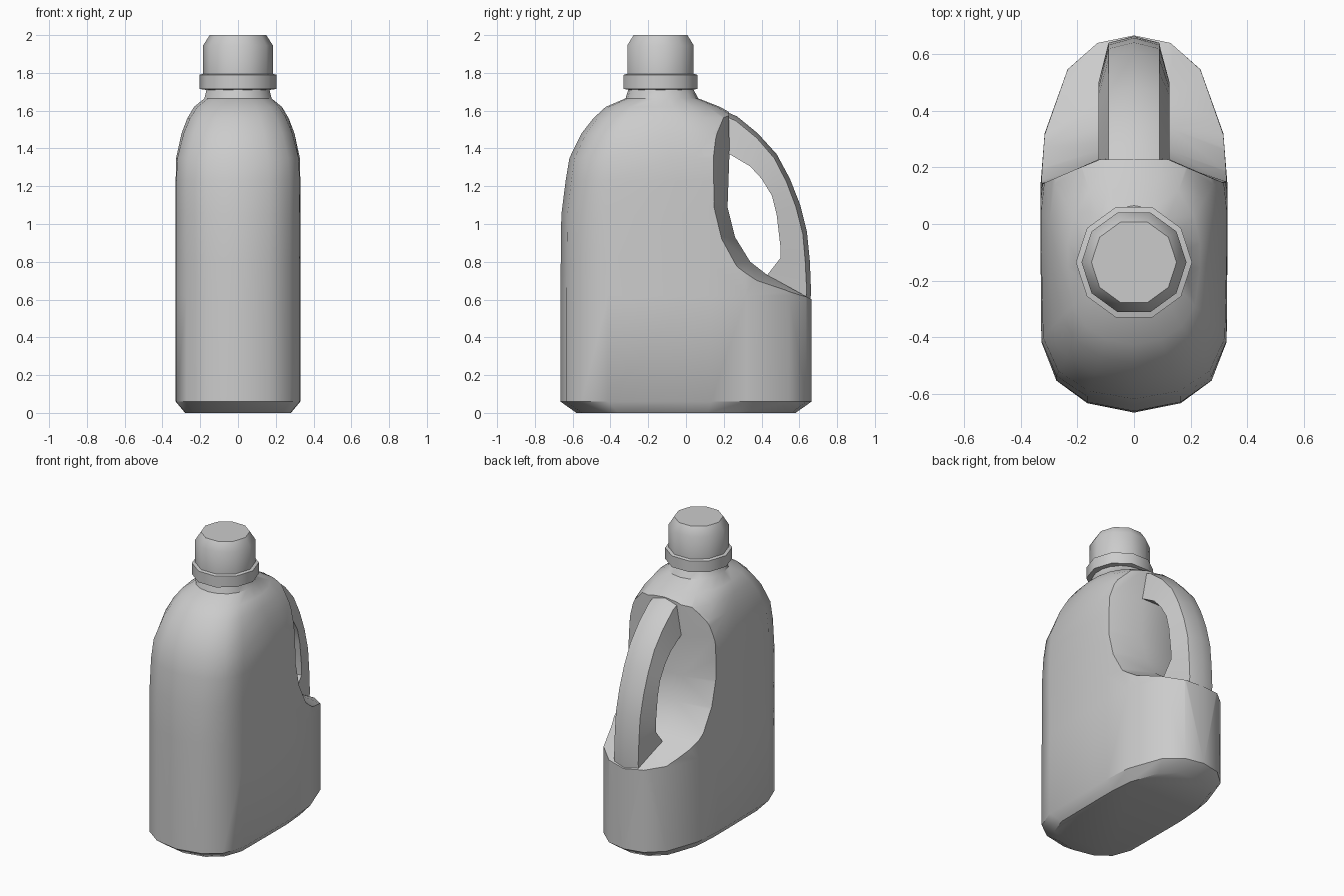
import bpy, bmesh, math

if "Cube" in bpy.data.objects:
    bpy.data.objects.remove(bpy.data.objects["Cube"])


def loft(name, rings, smooth=40):
    """Skin a list of equal-length closed rings and cap both ends."""
    bm = bmesh.new()
    vs = [[bm.verts.new(p) for p in r] for r in rings]
    n = len(rings[0])
    for a, b in zip(vs, vs[1:]):
        for i in range(n):
            j = (i + 1) % n
            bm.faces.new((a[i], a[j], b[j], b[i]))
    bm.faces.new(vs[0])
    bm.faces.new(vs[-1])
    bmesh.ops.recalc_face_normals(bm, faces=bm.faces)
    me = bpy.data.meshes.new(name)
    bm.to_mesh(me)
    bm.free()
    ob = bpy.data.objects.new(name, me)
    bpy.context.collection.objects.link(ob)
    if smooth:
        shade(ob, smooth)
    return ob


def shade(ob, angle):
    bpy.ops.object.select_all(action='DESELECT')
    ob.select_set(True)
    bpy.context.view_layer.objects.active = ob
    bpy.ops.object.shade_smooth_by_angle(angle=math.radians(angle))


# Body outline (unit half-width / half-depth), mirrored across x
half = [(0, -1), (.5, -.95), (.83, -.83), (.99, -.62), (1, 0), (1, .2),
        (.955, .48), (.71, .82), (.39, .96), (0, 1)]
outline = half + [(-x, y) for x, y in half[-2:0:-1]]
circle = [(math.sin(math.pi * i / 9), -math.cos(math.pi * i / 9)) for i in range(18)]

# Body levels: z, half width, front y, back y, roundness
levels = [(0, .28, -.58, .58, 0), (.06, .33, -.665, .665, 0),
          (.62, .33, -.665, .665, 0), (.8, .33, -.663, .656, 0),
          (1.05, .33, -.66, .625, 0), (1.23, .33, -.637, .553, 0),
          (1.35, .328, -.617, .488, .1), (1.48, .30, -.553, .38, .25),
          (1.56, .27, -.49, .285, .4), (1.62, .235, -.425, .18, .6),
          (1.665, .18, -.32, .065, .9), (1.73, .165, -.30, .03, 1)]
rings = []
for z, w, f, b, t in levels:
    ring = []
    for (px, py), (cx, cy) in zip(outline, circle):
        x, y = px + (cx - px) * t, py + (cy - py) * t
        ring.append((x * w, (f + b) / 2 + y * (b - f) / 2, z))
    rings.append(ring)
body = loft("bottle_body", rings, 0)

# Grip recess cut out of the back
inner = [(.225, 1.8), (.23, 1.37), (.22, 1.09), (.26, .93), (.34, .80),
         (.43, .73), (.63, .62), (.8, .53), (.8, 1.8)]
outer = [(.13, 1.8), (.13, 1.37), (.14, 1.09), (.18, .92), (.26, .77),
         (.36, .69), (.63, .57), (.8, .49), (.8, 1.8)]
cutter = loft("recess_cutter", [[(x, y, z) for y, z in prof] for x, prof in
              ((-.35, outer), (-.12, inner), (.12, inner), (.35, outer))], 0)
cutter.hide_render = True
mod = body.modifiers.new("recess", 'BOOLEAN')
mod.operation = 'DIFFERENCE'
mod.solver = 'EXACT'
mod.object = cutter
bpy.context.view_layer.objects.active = body
bpy.ops.object.modifier_apply(modifier="recess")
bpy.data.objects.remove(cutter)
shade(body, 40)

# Handle strap between an outer and an inner curve
out_c = [(.15, 1.62), (.27, 1.57), (.38, 1.48), (.48, 1.37), (.55, 1.24),
         (.605, 1.1), (.64, .96), (.656, .8), (.662, .64), (.655, .55)]
in_c = [(.15, 1.41), (.23, 1.37), (.34, 1.305), (.40, 1.24), (.455, 1.15),
        (.48, 1.05), (.50, .88), (.50, .82), (.43, .73), (.43, .55)]
strap = []
for (oy, oz), (iy, iz) in zip(out_c, in_c):
    d = math.hypot(iy - oy, iz - oz)
    ey, ez = oy + (iy - oy) * .025 / d, oz + (iz - oz) * .025 / d
    strap.append([(0, oy, oz), (.09, ey, ez), (.125, iy, iz),
                  (-.125, iy, iz), (-.09, ey, ez)])
loft("handle_strap", strap, 35)


# Ten-sided screw cap with collar
def ring10(r, z):
    return [(r * math.cos(math.tau * i / 10), -.135 + r * math.sin(math.tau * i / 10), z)
            for i in range(10)]


loft("cap", [ring10(r, z) for r, z in
     ((.17, 1.71), (.205, 1.715), (.205, 1.79), (.185, 1.795), (.185, 1.945), (.15, 2))], 40)
